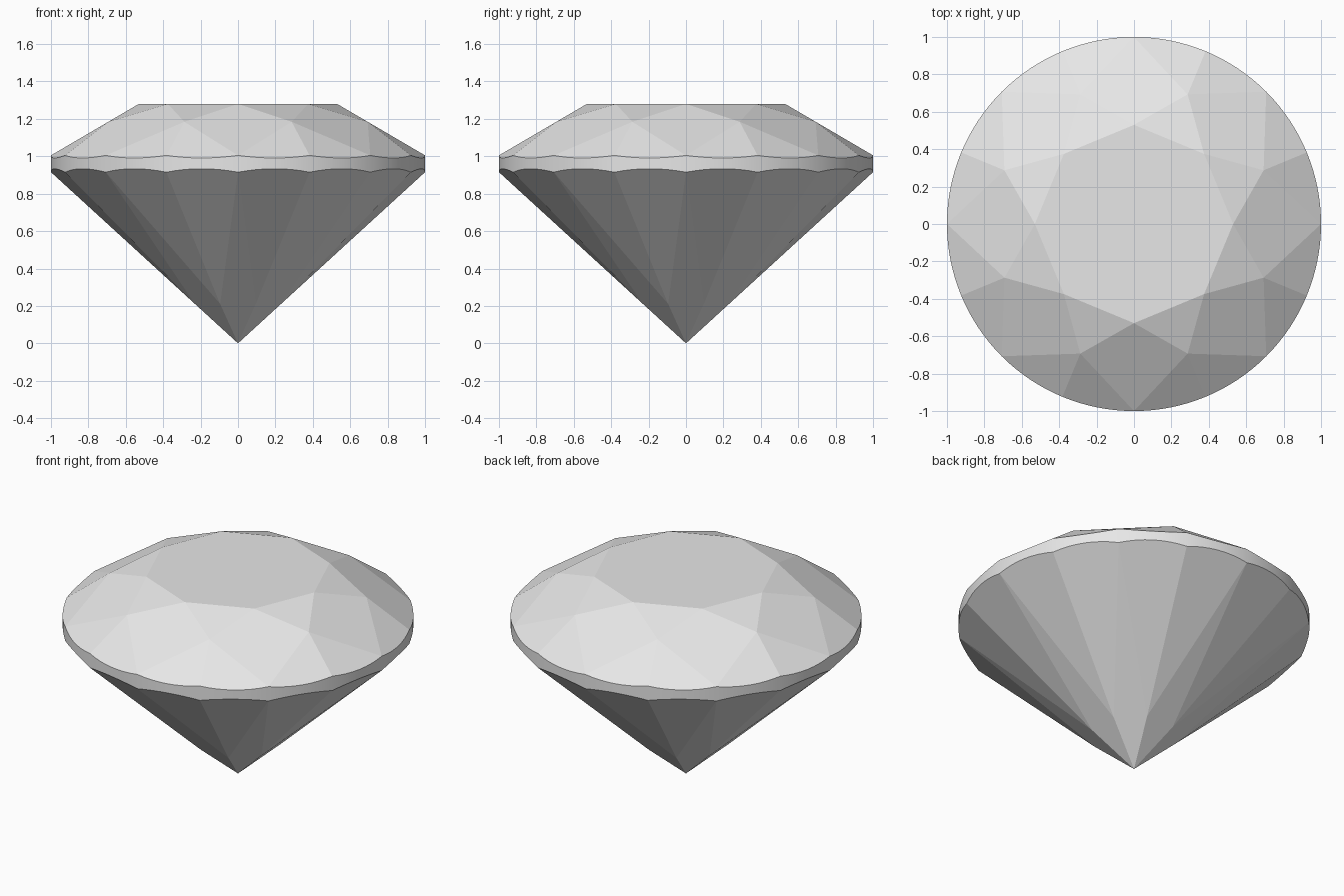
import bpy, bmesh
from math import cos, sin, pi
from mathutils import Vector
from mathutils.geometry import intersect_line_plane, normal

cube = bpy.data.objects.get("Cube")
if cube:
    bpy.data.objects.remove(cube)

# Proportions of the brilliant cut
TABLE_R, TABLE_Z = 0.53, 1.28
STAR_R, LOWER_R = 0.75, 0.25
GIRDLE_TOP, GIRDLE_LOW = 1.005, 0.915
HALF = pi / 8          # half of one of the eight sectors
ARC_STEPS = 8          # girdle segments per half sector

# Star and lower points lie on the planes of the main facets
slope = (TABLE_Z - GIRDLE_TOP) / (1 - TABLE_R)
STAR_Z = TABLE_Z - slope * (STAR_R * cos(HALF) - TABLE_R)
LOWER_Z = GIRDLE_LOW * LOWER_R * cos(HALF)


def polar(radius, angle, z):
    return Vector((radius * cos(angle), radius * sin(angle), z))


bm = bmesh.new()


def face(points, smooth=False):
    f = bm.faces.new([bm.verts.new(p) for p in points])
    f.smooth = smooth


def scallop(apex, start, end, z):
    """Curve where a flat half facet meets the round girdle."""
    a, b = polar(1, start, z), polar(1, end, z)
    n = normal(apex, a, b)
    points = []
    for i in range(ARC_STEPS + 1):
        p = polar(1, start + (end - start) * i / ARC_STEPS, z)
        points.append(intersect_line_plane(p, p + Vector((0, 0, 1)), apex, n))
    return points


# Table
face([polar(TABLE_R, 2 * HALF * k, TABLE_Z) for k in range(8)])

culet = Vector((0, 0, 0))
for k in range(8):
    mid = 2 * HALF * k
    left, right = mid + HALF, mid - HALF
    corner = polar(TABLE_R, mid, TABLE_Z)
    next_corner = polar(TABLE_R, mid + 2 * HALF, TABLE_Z)

    # Crown kite and star facets
    face([corner, polar(STAR_R, right, STAR_Z), polar(1, mid, GIRDLE_TOP),
          polar(STAR_R, left, STAR_Z)])
    face([corner, polar(STAR_R, left, STAR_Z), next_corner])

    # Pavilion main facet
    face([culet, polar(LOWER_R, left, LOWER_Z), polar(1, mid, GIRDLE_LOW),
          polar(LOWER_R, right, LOWER_Z)])

    # Half facets above and below the girdle, and the girdle between
    for side in (left, right):
        star = polar(STAR_R, side, STAR_Z)
        lower = polar(LOWER_R, side, LOWER_Z)
        top = scallop(star, mid, side, GIRDLE_TOP)
        low = scallop(lower, mid, side, GIRDLE_LOW)
        face([star] + top)
        face([lower] + low)
        for i in range(ARC_STEPS):
            face([low[i], low[i + 1], top[i + 1], top[i]], smooth=True)

# Weld the facets; only the round girdle is smooth
bmesh.ops.remove_doubles(bm, verts=bm.verts, dist=0.0005)
bmesh.ops.recalc_face_normals(bm, faces=bm.faces)
for e in bm.edges:
    e.smooth = all(f.smooth for f in e.link_faces)

mesh = bpy.data.meshes.new("cut_gem")
bm.to_mesh(mesh)
bm.free()
gem = bpy.data.objects.new("cut_gem", mesh)
bpy.context.collection.objects.link(gem)

# Material
grey = bpy.data.materials.new("light_grey")
grey.use_nodes = True
colour = (0.8, 0.8, 0.8, 1)
grey.diffuse_color = colour
grey.node_tree.nodes["Principled BSDF"].inputs["Base Color"].default_value = colour
mesh.materials.append(grey)
